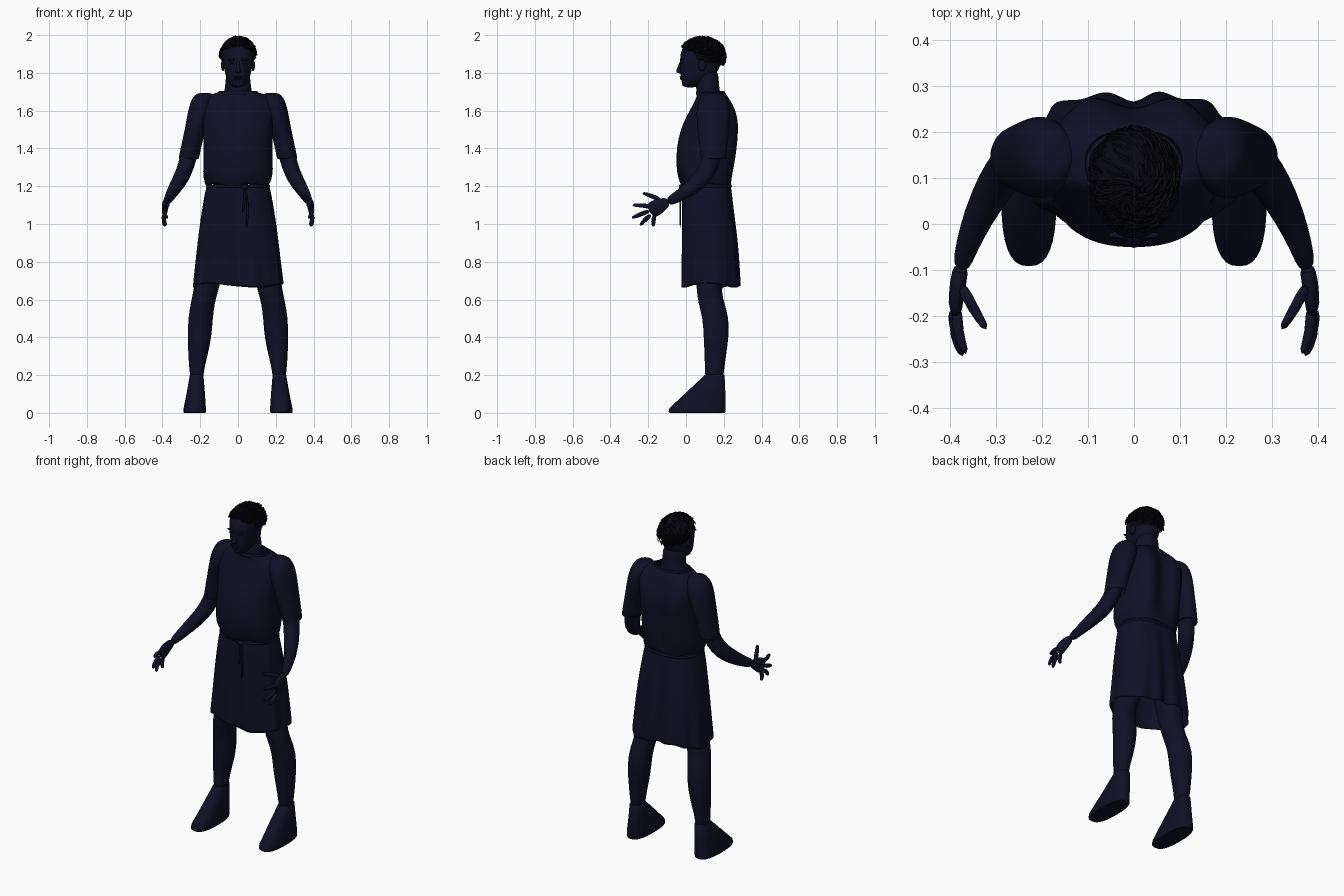
import bpy, bmesh, math, random
from mathutils import Vector

random.seed(4)
cube = bpy.data.objects.get("Cube")
if cube:
    bpy.data.objects.remove(cube, do_unlink=True)


def material(name, rgb):
    m = bpy.data.materials.new(name)
    m.use_nodes = True
    col = (*rgb, 1)
    m.diffuse_color = col
    m.node_tree.nodes["Principled BSDF"].inputs["Base Color"].default_value = col
    return m


NAVY = material("dark_navy", (0.005, 0.005, 0.02))
BLACK = material("hair_black", (0.002, 0.002, 0.005))


def finish(obj, mat, subsurf=0, mirror=False, thick=0):
    obj.data.materials.append(mat)
    if thick:
        s = obj.modifiers.new("thickness", "SOLIDIFY")
        s.thickness = thick
    if subsurf:
        s = obj.modifiers.new("smooth", "SUBSURF")
        s.levels = s.render_levels = subsurf
    if mirror:
        obj.modifiers.new("mirror", "MIRROR")
    bpy.ops.object.select_all(action="DESELECT")
    obj.select_set(True)
    bpy.context.view_layer.objects.active = obj
    bpy.ops.object.shade_smooth_by_angle(angle=math.radians(50))
    return obj


def loft(name, rings, n=20, flat=True, power=2.0, caps=(True, True), shape=None,
         mat=NAVY, subsurf=1, mirror=False, thick=0):
    """Rings of (x, y, z, radius_a, radius_b); flat rings lie level, others follow the path."""
    bm = bmesh.new()
    pts = [Vector(r[:3]) for r in rings]
    loops = []
    for i, r in enumerate(rings):
        t = Vector((0, 0, 1))
        if not flat:
            t = (pts[min(i + 1, len(pts) - 1)] - pts[max(i - 1, 0)]).normalized()
        a = Vector((1, 0, 0))
        a = (a - t * a.dot(t)).normalized()
        b = t.cross(a)
        loop = []
        for k in range(n):
            th = math.tau * k / n
            c, s = math.cos(th), math.sin(th)
            c = math.copysign(abs(c) ** (2 / power), c)
            s = math.copysign(abs(s) ** (2 / power), s)
            p = pts[i] + a * (r[3] * c) + b * (r[4] * s)
            loop.append(bm.verts.new(shape(p, th) if shape else p))
        loops.append(loop)
    for lo, hi in zip(loops, loops[1:]):
        for k in range(n):
            j = (k + 1) % n
            bm.faces.new((lo[k], lo[j], hi[j], hi[k]))
    if caps[0]:
        bm.faces.new(loops[0][::-1])
    if caps[1]:
        bm.faces.new(loops[-1])
    bmesh.ops.recalc_face_normals(bm, faces=bm.faces)
    me = bpy.data.meshes.new(name)
    bm.to_mesh(me)
    bm.free()
    obj = bpy.data.objects.new(name, me)
    bpy.context.collection.objects.link(obj)
    return finish(obj, mat, subsurf, mirror, thick)


def blob(name, loc, scale, mat=NAVY, mirror=False):
    bm = bmesh.new()
    bmesh.ops.create_uvsphere(bm, u_segments=16, v_segments=10, radius=1)
    for v in bm.verts:
        v.co = Vector(loc) + Vector([v.co[i] * scale[i] for i in range(3)])
    me = bpy.data.meshes.new(name)
    bm.to_mesh(me)
    bm.free()
    obj = bpy.data.objects.new(name, me)
    bpy.context.collection.objects.link(obj)
    return finish(obj, mat, 0, mirror)


# Tunic body: shoulder blades with a groove between, creases over the belt
def body_shape(p, th):
    groove = math.exp(-(p.x / 0.045) ** 2) * max(0, math.sin(th))
    blade = math.exp(-((abs(p.x) - 0.11) / 0.05) ** 2) * max(0, math.sin(th))
    up = min(1, max(0, (p.z - 1.2) / 0.15)) * min(1, max(0, (1.7 - p.z) / 0.1))
    p.y += up * (0.022 * blade - 0.025 * groove)
    if p.z < 1.32:
        p.z += 0.012 * math.sin(5 * th + 1)
    return p


loft("tunic_body", [(0, .11, 1.2, .163, .127), (0, .105, 1.225, .178, .138),
                    (0, .1, 1.28, .187, .15), (0, .105, 1.36, .182, .158),
                    (0, .115, 1.45, .182, .158), (0, .13, 1.54, .19, .145),
                    (0, .14, 1.61, .205, .115), (0, .142, 1.66, .19, .09),
                    (0, .138, 1.685, .145, .08), (0, .13, 1.698, .105, .077)],
     n=40, power=2.3, caps=(False, False), shape=body_shape, thick=.006)

# Neckline roll
loft("tunic_collar", [(0, .13, 1.685, .108, .08), (0, .13, 1.7, .106, .078),
                      (0, .13, 1.706, .1, .073)], n=32, caps=(False, False), thick=.006)

loft("sleeves", [(.175, .145, 1.695, .03, .03), (.18, .145, 1.682, .055, .06),
                 (.19, .145, 1.64, .064, .085), (.203, .145, 1.59, .064, .092),
                 (.226, .145, 1.5, .056, .085), (.246, .145, 1.42, .054, .075),
                 (.262, .145, 1.34, .055, .066)],
     n=24, caps=(True, False), mirror=True, thick=.005)


# Skirt: pleats deepen towards an uneven hem, with a deep crease behind
def skirt_shape(p, th):
    k = (1.2 - p.z) / 0.53
    fold = 0.006 * math.sin(9 * th) + 0.004 * math.sin(14 * th + 1)
    p.x += k * fold * math.cos(th)
    p.y += k * fold * math.sin(th)
    if math.sin(th) > 0:
        p.y -= 0.035 * k * math.exp(-(p.x / 0.03) ** 2)
    if k > 0.95:
        p.z += 0.012 * math.sin(3 * th + 2)
    return p


loft("skirt", [(0, .11, 1.205, .166, .128), (0, .112, 1.15, .178, .134),
               (0, .12, 1.03, .197, .141), (0, .128, .9, .213, .15),
               (0, .132, .77, .226, .155), (0, .134, .67, .238, .158)],
     n=72, power=2.4, caps=(False, False), shape=skirt_shape, thick=.005)

# Cord belt with hanging ends
loft("belt", [(0, .11, 1.19, .168, .13), (0, .11, 1.2, .173, .135),
              (0, .11, 1.21, .168, .13)], n=40, power=2.4, caps=(False, False), thick=.006)
blob("belt_knot", (.035, -.026, 1.197), (.018, .012, .014))
for name, x, z in (("belt_end_long", .045, .97), ("belt_end_short", .025, 1.06)):
    loft(name, [(.035, -.028, 1.195, .006, .005), (x + .01, -.032, 1.12, .006, .005),
                (x, -.03, z, .007, .006)], n=8, flat=False)

# Legs and wedge-shaped feet
loft("legs", [(.215, .15, .17, .035, .048), (.22, .15, .21, .036, .05),
              (.213, .155, .3, .051, .057), (.203, .16, .4, .064, .067),
              (.199, .158, .5, .066, .07), (.187, .135, .58, .064, .07),
              (.172, .122, .64, .066, .065), (.155, .125, .72, .07, .075),
              (.13, .13, .85, .085, .085), (.11, .13, 1.0, .09, .09)],
     n=20, caps=(True, False), mirror=True)
loft("feet", [(.229, .06, 0, .056, .147), (.229, .058, .006, .06, .15),
              (.229, .061, .025, .059, .149), (.223, .108, .115, .047, .1),
              (.219, .152, .2, .036, .052), (.219, .152, .206, .03, .045)],
     n=32, power=2.6, subsurf=0, mirror=True)

# Bent arms, hands and spread fingers
loft("arms", [(.225, .145, 1.5, .045, .055), (.25, .145, 1.4, .046, .054),
              (.275, .125, 1.305, .044, .05), (.302, .085, 1.24, .042, .048),
              (.338, .02, 1.185, .034, .04), (.365, -.05, 1.14, .025, .029),
              (.378, -.1, 1.115, .019, .024)],
     n=18, flat=False, mirror=True)
loft("palms", [(.376, -.09, 1.12, .018, .022), (.383, -.125, 1.105, .018, .036),
               (.388, -.16, 1.085, .017, .046), (.388, -.195, 1.065, .013, .042)],
     n=16, flat=False, mirror=True)
fingers = {"thumb": ((.378, -.13, 1.125), (.35, -.185, 1.15), (.32, -.232, 1.165)),
           "index_finger": ((.385, -.18, 1.09), (.386, -.235, 1.1), (.365, -.286, 1.1)),
           "middle_finger": ((.39, -.19, 1.07), (.391, -.245, 1.05), (.372, -.29, 1.03)),
           "ring_finger": ((.392, -.185, 1.05), (.394, -.22, 1.02), (.38, -.245, .99)),
           "little_finger": ((.39, -.165, 1.05), (.394, -.175, 1.01), (.386, -.172, .985))}
for name, path in fingers.items():
    rings = [(*p, r, r) for p, r in zip(path, (.014, .0125, .009))]
    loft(name, rings, n=10, flat=False, mirror=True)

# Neck and head
loft("neck", [(0, .12, 1.6, .1, .07), (0, .12, 1.66, .092, .066), (0, .118, 1.7, .072, .062),
              (0, .112, 1.75, .066, .062), (0, .11, 1.83, .064, .06)], n=24)
loft("head", [(0, .02, 1.722, .022, .026), (0, .03, 1.735, .04, .048),
              (0, .05, 1.765, .06, .076), (0, .068, 1.8, .07, .098),
              (0, .076, 1.84, .076, .107), (0, .08, 1.885, .082, .113),
              (0, .082, 1.93, .08, .105), (0, .085, 1.965, .06, .078),
              (0, .085, 1.98, .03, .04)], n=28, power=2.2)
loft("nose", [(0, -.03, 1.797, .012, .012), (0, -.038, 1.805, .017, .016),
              (0, -.037, 1.815, .013, .015), (0, -.03, 1.84, .008, .011),
              (0, -.024, 1.866, .009, .008)], n=12)
blob("upper_lip", (0, -.025, 1.779), (.024, .009, .005))
blob("lower_lip", (0, -.023, 1.769), (.02, .01, .006))
blob("chin", (0, -.006, 1.743), (.022, .016, .016))
blob("eyes", (.031, -.021, 1.852), (.014, .008, .006), mirror=True)
blob("brows", (.032, -.024, 1.87), (.022, .008, .006), mirror=True)
blob("ears", (.08, .085, 1.84), (.01, .02, .03), mirror=True)

# Hair: a cap with loose curls radiating from the crown
CENTRE = Vector((0, .085, 1.885))


def scalp(az, phi, lift):
    return CENTRE + Vector((.088 * math.sin(phi) * math.cos(az),
                            .114 * math.sin(phi) * math.sin(az),
                            .096 * math.cos(phi))) * lift


cap = blob("hair_cap", (0, .1, 1.902), (.092, .107, .088), BLACK)
curve = bpy.data.curves.new("hair_curls", "CURVE")
curve.dimensions = "3D"
curve.bevel_depth = .0045
curve.bevel_resolution = 0
for i in range(520):
    az = random.uniform(0, math.tau)
    limit = 1.5 + 0.5 * math.sin(az)
    start = random.uniform(0.05, max(.2, limit - .35))
    end = min(limit, start + random.uniform(.4, .8))
    turn, size = random.uniform(0, math.tau), random.uniform(.003, .008)
    lift = random.uniform(1.0, 1.08)
    spline = curve.splines.new("POLY")
    spline.points.add(8)
    for k, pt in enumerate(spline.points):
        f = k / 8
        w = turn + f * 8
        p = scalp(az + .12 * math.sin(w), start + (end - start) * f, lift + .04 * f)
        p += Vector((math.cos(w), math.sin(w), math.sin(w + 1))) * size
        p.z = min(p.z, 1.994)
        pt.co = (*p, 1)
        pt.radius = 1 - .6 * f
curls = bpy.data.objects.new("hair_curls", curve)
curve.materials.append(BLACK)
bpy.context.collection.objects.link(curls)
